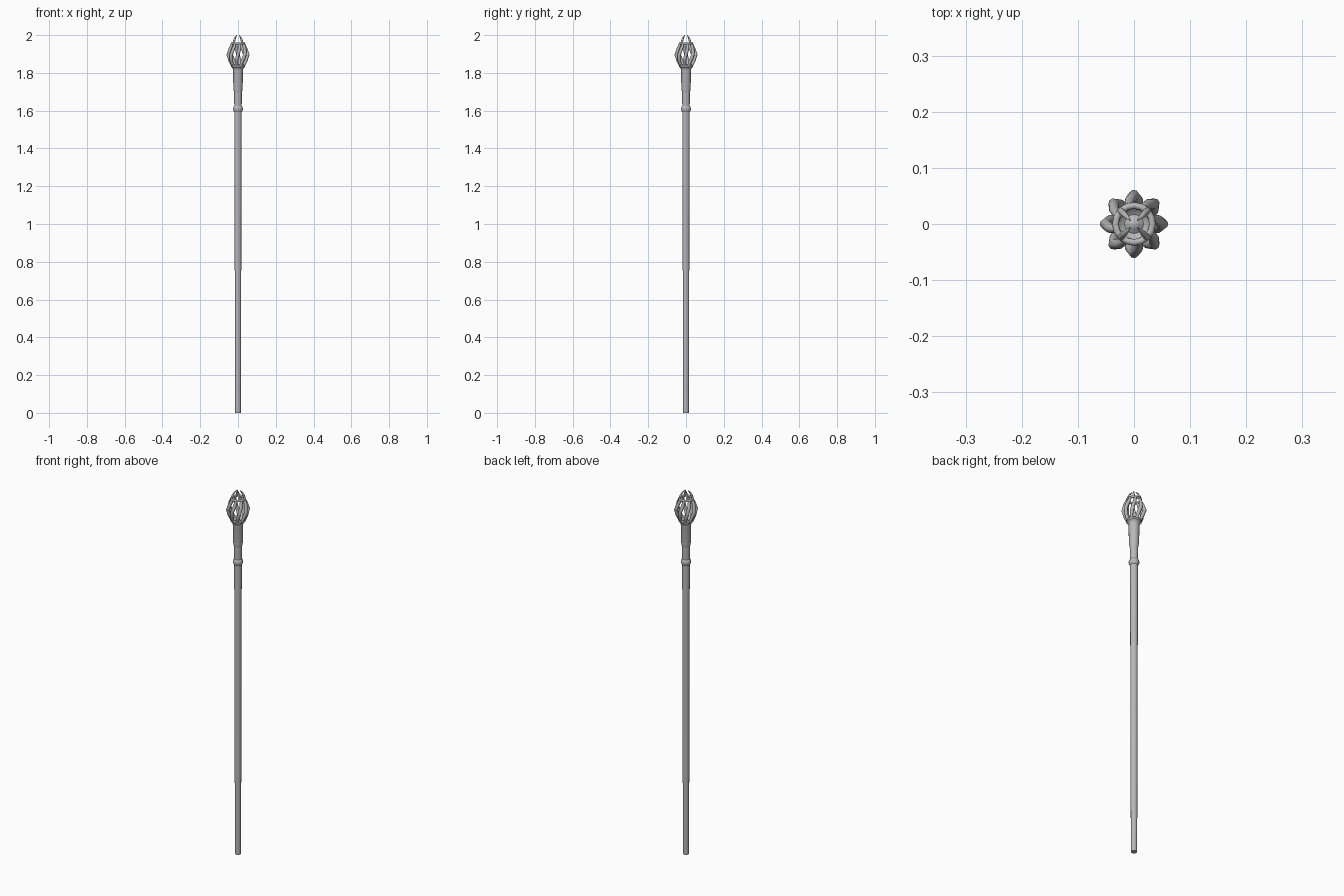
import bpy, bmesh
from math import sin, cos, pi, radians

if "Cube" in bpy.data.objects:
    bpy.data.objects.remove(bpy.data.objects["Cube"])

# Dark grey used on every part
grey = bpy.data.materials.new("dark_grey")
grey.diffuse_color = (.48, .48, .48, 1)
grey.use_nodes = True
grey.node_tree.nodes["Principled BSDF"].inputs["Base Color"].default_value = grey.diffuse_color

def finish(name, bm, angle=40):
    bmesh.ops.recalc_face_normals(bm, faces=bm.faces)
    me = bpy.data.meshes.new(name)
    bm.to_mesh(me)
    bm.free()
    me.materials.clear()
    me.materials.append(grey)
    ob = bpy.data.objects.new(name, me)
    bpy.context.collection.objects.link(ob)
    bpy.ops.object.select_all(action='DESELECT')
    ob.select_set(True)
    bpy.context.view_layer.objects.active = ob
    bpy.ops.object.shade_smooth_by_angle(angle=radians(angle))
    return ob

def lathe(name, profile, n=16):
    """Closed solid of revolution from (radius, z) pairs."""
    bm = bmesh.new()
    rings = [[bm.verts.new((r * cos(2 * pi * i / n), r * sin(2 * pi * i / n), z))
              for i in range(n)] for r, z in profile]
    for a, b in zip(rings, rings[1:]):
        for i in range(n):
            j = (i + 1) % n
            bm.faces.new((a[i], a[j], b[j], b[i]))
    bm.faces.new(rings[0])
    bm.faces.new(rings[-1])
    return finish(name, bm)

def bars(name, path, count, start, bevel=2):
    """Tapered bars round the axis; path = (radius, z, angle, thickness)."""
    cu = bpy.data.curves.new(name, 'CURVE')
    cu.dimensions = '3D'
    cu.bevel_depth = 1.0
    cu.bevel_resolution = bevel
    cu.use_fill_caps = True
    for k in range(count):
        sp = cu.splines.new('POLY')
        sp.points.add(len(path) - 1)
        for p, (r, z, a, t) in zip(sp.points, path):
            w = radians(start + a) + 2 * pi * k / count
            p.co = (r * cos(w), r * sin(w), z, 1)
            p.radius = t
    tmp = bpy.data.objects.new(name + "_path", cu)
    bpy.context.collection.objects.link(tmp)
    dg = bpy.context.evaluated_depsgraph_get()
    me = bpy.data.meshes.new_from_object(tmp.evaluated_get(dg))
    bpy.data.objects.remove(tmp)
    bm = bmesh.new()
    bm.from_mesh(me)
    return finish(name, bm, 60)

def ring(name, R, z, r, n=16, m=8):
    bm = bmesh.new()
    v = [[bm.verts.new(((R + r * cos(2 * pi * j / m)) * cos(2 * pi * i / n),
                        (R + r * cos(2 * pi * j / m)) * sin(2 * pi * i / n),
                        z + r * sin(2 * pi * j / m))) for j in range(m)] for i in range(n)]
    for i in range(n):
        for j in range(m):
            a, b = v[i], v[(i + 1) % n]
            bm.faces.new((a[j], b[j], b[(j + 1) % m], a[(j + 1) % m]))
    return finish(name, bm, 60)

# Long tapered shaft
lathe("shaft", [(.0150, 0), (.0165, .4), (.0175, .9), (.0185, 1.3), (.0195, 1.61)])
# Rounded collar and narrow neck
lathe("collar", [(.019, 1.592), (.023, 1.597), (.0265, 1.609), (.023, 1.621), (.019, 1.626)])
lathe("neck", [(.0195, 1.60), (.0205, 1.70)])
# Socket flaring into a hollow cup with a small boss under the cage
lathe("socket", [(.0200, 1.69), (.0245, 1.715), (.0265, 1.815), (.029, 1.825),
                 (.037, 1.832), (.038, 1.841), (.033, 1.848), (.028, 1.838),
                 (.017, 1.832), (.009, 1.838), (.004, 1.841)])
# Twisted cage bars
bars("cage_bars", [(.032, 1.838, -18, .007), (.043, 1.866, -10, .009), (.0515, 1.897, 0, .0095),
                   (.043, 1.926, 10, .009), (.033, 1.953, 18, .0065)], 8, 0)
# Ring tying the bars, and prongs at the tip
ring("top_ring", .033, 1.956, .006)
bars("tip_prongs", [(.033, 1.957, 0, .006), (.027, 1.975, 0, .0055),
                    (.018, 1.99, 0, .004), (.009, 1.999, 0, .001)], 4, 45)
